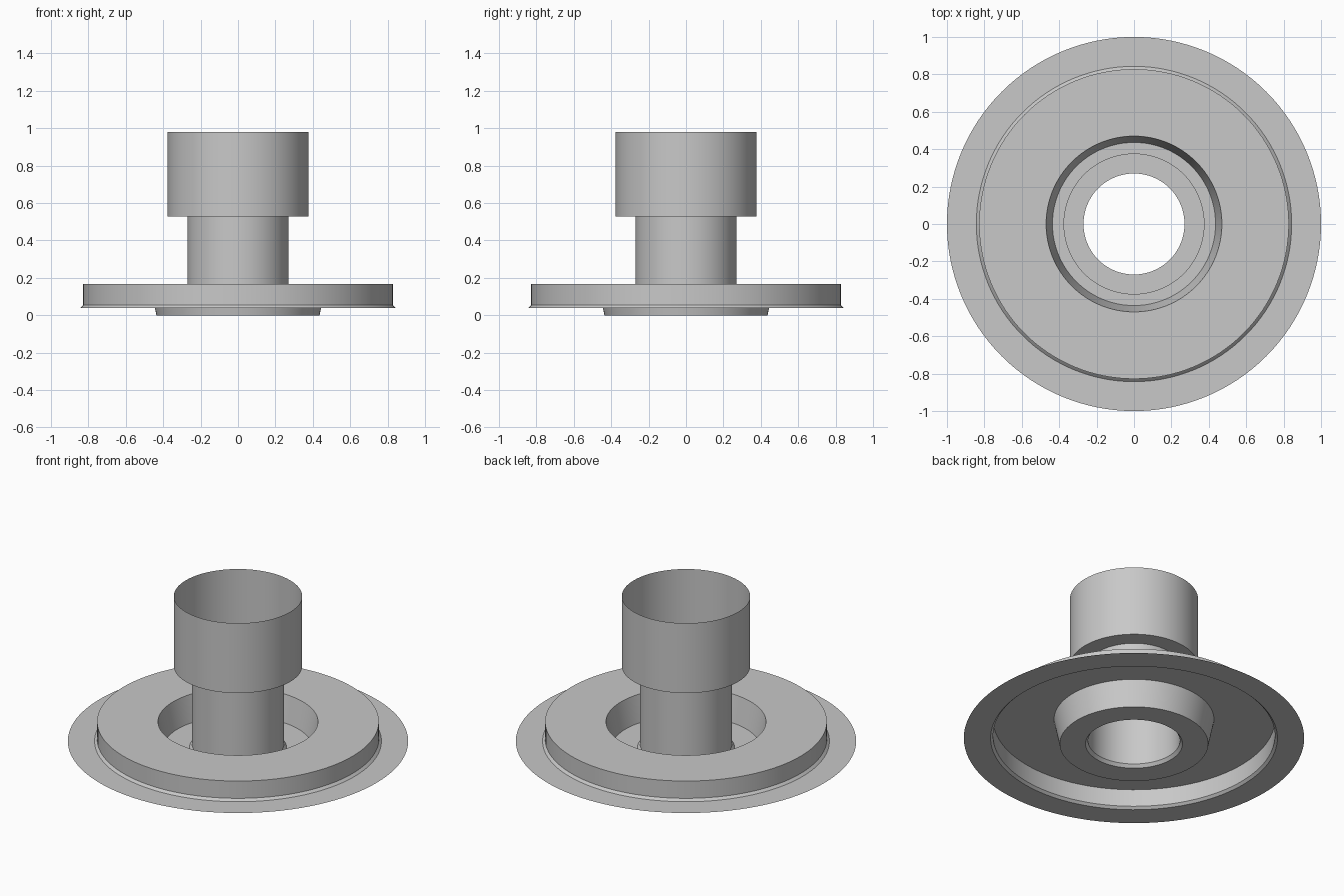
import bpy
import bmesh
from math import cos, sin, tau, radians

if "Cube" in bpy.data.objects:
    bpy.data.objects.remove(bpy.data.objects["Cube"], do_unlink=True)

SEGMENTS = 128

grey = bpy.data.materials.new("plain grey")
grey.use_nodes = True
grey.diffuse_color = (0.58, 0.58, 0.58, 1)
grey.node_tree.nodes["Principled BSDF"].inputs["Base Color"].default_value = grey.diffuse_color


def lathe(name, profile):
    """Turn an open (radius, height) profile about z into a thin sheet."""
    bm = bmesh.new()
    rings = []
    for r, z in profile:
        rings.append([bm.verts.new((r * cos(tau * i / SEGMENTS), r * sin(tau * i / SEGMENTS), z))
                      for i in range(SEGMENTS)])
    for a, b in zip(rings, rings[1:]):
        for i in range(SEGMENTS):
            j = (i + 1) % SEGMENTS
            bm.faces.new((a[i], a[j], b[j], b[i]))
    mesh = bpy.data.meshes.new(name)
    bm.to_mesh(mesh)
    bm.free()
    mesh.materials.append(grey)
    obj = bpy.data.objects.new(name, mesh)
    bpy.context.collection.objects.link(obj)
    bpy.ops.object.select_all(action="DESELECT")
    obj.select_set(True)
    bpy.context.view_layer.objects.active = obj
    bpy.ops.object.shade_smooth_by_angle(angle=radians(20))
    return obj


# Flat outer flange with the small chamfer at the foot of the raised ring
lathe("outer_flange", [(1.0, 0.04), (0.843, 0.04), (0.828, 0.055)])

# Raised ring: outer wall and flat top
lathe("raised_ring", [(0.828, 0.055), (0.828, 0.167), (0.47, 0.167)])

# Sunken centre: tapered wall, flat floor and chamfer at the tube foot
lathe("centre_recess", [(0.47, 0.167), (0.436, 0.0), (0.285, 0.0), (0.27, 0.02)])

# Open tube rising through the middle
lathe("neck_tube", [(0.27, 0.02), (0.27, 0.527)])

# Wider open cup with a flat shoulder
lathe("upper_cup", [(0.27, 0.527), (0.377, 0.527), (0.377, 0.98)])
